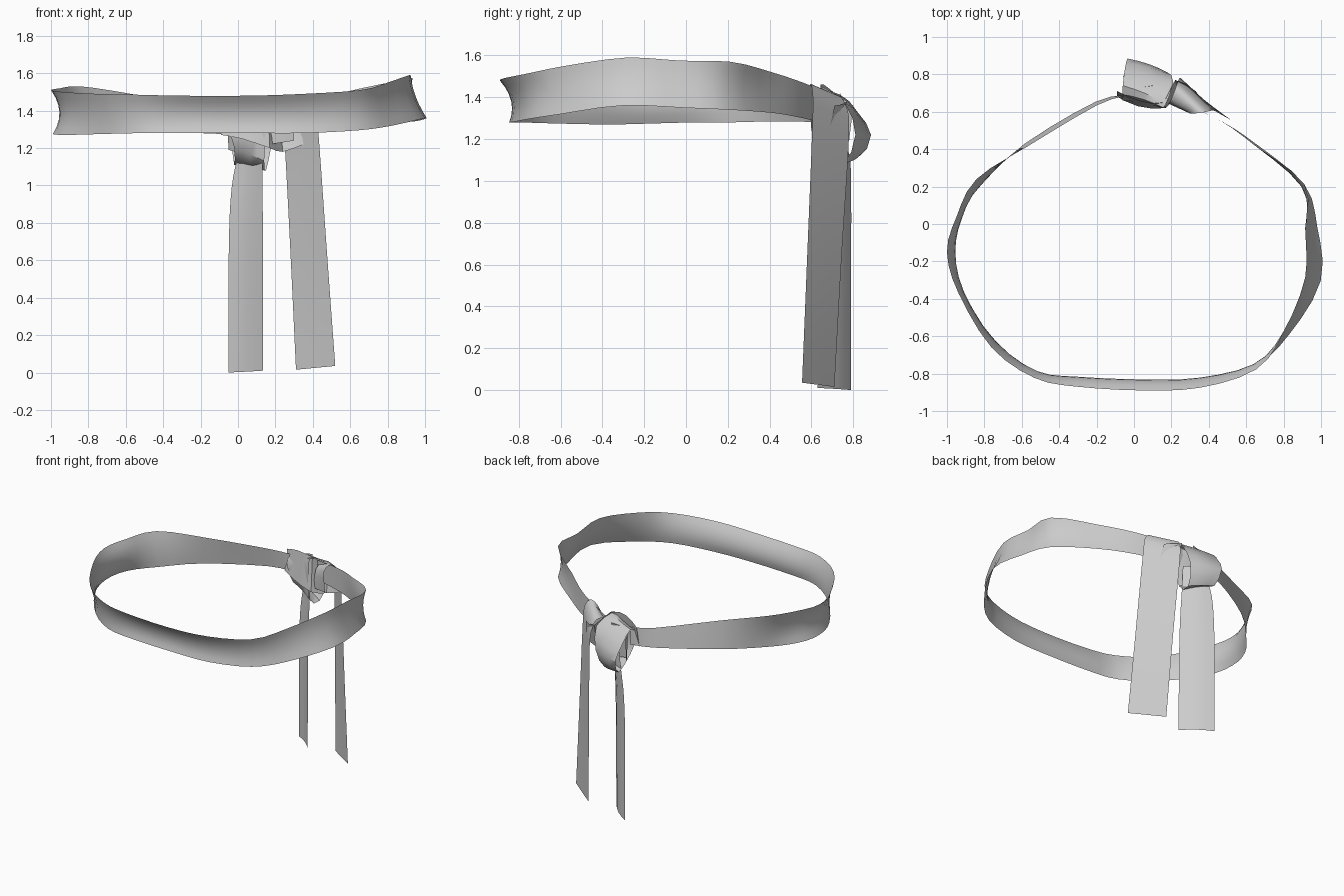
import bpy, math
from mathutils import Vector


def spline(rows, n, closed=False):
    """Catmull-Rom resampling of rows of numbers."""
    rows = [Vector(r) for r in rows]
    c = len(rows)
    pick = (lambda i: rows[i % c]) if closed else (lambda i: rows[max(0, min(c - 1, i))])
    out = []
    for i in range(c if closed else c - 1):
        a, b, d, e = (pick(i + k) for k in (-1, 0, 1, 2))
        for k in range(n):
            t = k / n
            out.append(0.5 * (2 * b + (d - a) * t + (2 * a - 5 * b + 4 * d - e) * t * t
                              + (3 * b - a - 3 * d + e) * t ** 3))
    return out if closed else out + [rows[-1]]


def sheet(name, grid, closed=False, angle=50):
    """Cloth surface from a grid of points."""
    w, h = len(grid[0]), len(grid)
    faces = []
    for i in range(h if closed else h - 1):
        j = (i + 1) % h
        faces += [(i * w + k, i * w + k + 1, j * w + k + 1, j * w + k) for k in range(w - 1)]
    me = bpy.data.meshes.new(name)
    me.from_pydata([p for row in grid for p in row], [], faces)
    ob = bpy.data.objects.new(name, me)
    bpy.context.collection.objects.link(ob)
    bpy.ops.object.select_all(action='DESELECT')
    ob.select_set(True)
    bpy.context.view_layer.objects.active = ob
    bpy.ops.object.shade_smooth_by_angle(angle=math.radians(angle))
    return ob


def strip(name, edges, n=3, closed=False, bulge=0.0, angle=50):
    """Ribbon between two edges: rows of (left xyz, right xyz); bulge pushes the middle outward."""
    out = Vector((0.65, 0.76, 0))
    grid = []
    for r in spline(edges, n, closed):
        a, b = Vector(r[:3]), Vector(r[3:])
        grid.append([a.lerp(b, k / 4) + out * bulge * math.sin(math.pi * k / 4) for k in range(5)])
    return sheet(name, grid, closed, angle)


# Head loop: x, y, bottom z, top z, outward flare of bottom and top edges
stations = [
    (-0.02, 0.69, 1.27, 1.40, 0.00, 0.00),
    (-0.20, 0.645, 1.28, 1.42, 0.01, -0.01),
    (-0.58, 0.42, 1.285, 1.49, 0.01, -0.01),
    (-0.82, 0.22, 1.28, 1.53, -0.01, 0.03),
    (-0.92, 0.03, 1.28, 1.52, 0.03, 0.03),
    (-0.955, -0.15, 1.275, 1.51, 0.035, 0.045),
    (-0.91, -0.36, 1.27, 1.50, 0.02, 0.03),
    (-0.74, -0.64, 1.275, 1.49, -0.01, 0.03),
    (-0.52, -0.79, 1.28, 1.485, 0.00, 0.035),
    (-0.30, -0.82, 1.28, 1.48, 0.01, 0.05),
    (0.05, -0.835, 1.28, 1.48, 0.01, 0.055),
    (0.35, -0.825, 1.28, 1.49, 0.01, 0.05),
    (0.64, -0.75, 1.295, 1.51, 0.01, 0.03),
    (0.80, -0.58, 1.32, 1.55, 0.03, 0.00),
    (0.94, -0.29, 1.36, 1.59, 0.06, -0.025),
    (0.935, -0.02, 1.35, 1.575, 0.045, -0.02),
    (0.895, 0.20, 1.34, 1.57, 0.02, 0.02),
    (0.66, 0.41, 1.325, 1.52, 0.01, 0.00),
    (0.45, 0.56, 1.30, 1.47, 0.00, 0.00),
    (0.18, 0.68, 1.27, 1.42, 0.00, 0.00),
]
loop = spline(stations, 3)
grid = []
for i, s in enumerate(loop):
    d = loop[min(i + 1, len(loop) - 1)] - loop[max(i - 1, 0)]
    out = Vector((d[1], -d[0], 0)).normalized()
    row = []
    for k in range(7):
        u = k / 6
        flare = s[4] * (1 - u) * (1 - 2 * u) + s[5] * u * (2 * u - 1)
        row.append(Vector((s[0], s[1], s[2] + (s[3] - s[2]) * u)) + out * flare)
    grid.append(row)
sheet("head_loop", grid)

# Hanging ends
strip("left_tail", [
    (-0.05, 0.79, 0.00, 0.135, 0.63, 0.01),
    (-0.05, 0.79, 0.60, 0.134, 0.635, 0.60),
    (-0.04, 0.79, 0.92, 0.132, 0.645, 0.90),
    (-0.015, 0.785, 1.10, 0.13, 0.66, 1.10),
    (0.03, 0.75, 1.25, 0.13, 0.67, 1.28)], bulge=0.015)
strip("right_tail", [
    (0.31, 0.71, 0.015, 0.52, 0.555, 0.035),
    (0.28, 0.745, 0.65, 0.475, 0.58, 0.65),
    (0.25, 0.78, 1.22, 0.43, 0.605, 1.28),
    (0.235, 0.765, 1.36, 0.41, 0.605, 1.42),
    (0.22, 0.72, 1.41, 0.36, 0.595, 1.465),
    (0.19, 0.65, 1.37, 0.30, 0.59, 1.40),
    (0.17, 0.65, 1.22, 0.30, 0.60, 1.24)])

# Knot: main wrap, a crossing fold and a small tuck on the left
strip("knot_wrap", [
    (-0.06, 0.66, 1.34, 0.15, 0.62, 1.40),
    (-0.06, 0.74, 1.41, 0.17, 0.64, 1.445),
    (-0.05, 0.82, 1.33, 0.21, 0.76, 1.37),
    (-0.035, 0.885, 1.22, 0.18, 0.81, 1.22),
    (-0.02, 0.82, 1.11, 0.15, 0.75, 1.08),
    (-0.02, 0.68, 1.20, 0.14, 0.64, 1.13)], n=2, closed=True, bulge=0.01, angle=35)
strip("knot_cross_fold", [
    (-0.09, 0.68, 1.27, -0.09, 0.71, 1.42),
    (0.02, 0.63, 1.25, 0.03, 0.66, 1.46),
    (0.17, 0.62, 1.20, 0.16, 0.65, 1.45),
    (0.24, 0.70, 1.18, 0.22, 0.77, 1.38),
    (0.35, 0.68, 1.22, 0.33, 0.71, 1.36)], n=2, angle=35)
strip("knot_tuck", [
    (-0.05, 0.78, 1.19, -0.06, 0.80, 1.36),
    (-0.01, 0.72, 1.18, -0.03, 0.73, 1.40),
    (0.10, 0.72, 1.16, 0.10, 0.74, 1.42)], n=2, angle=35)
